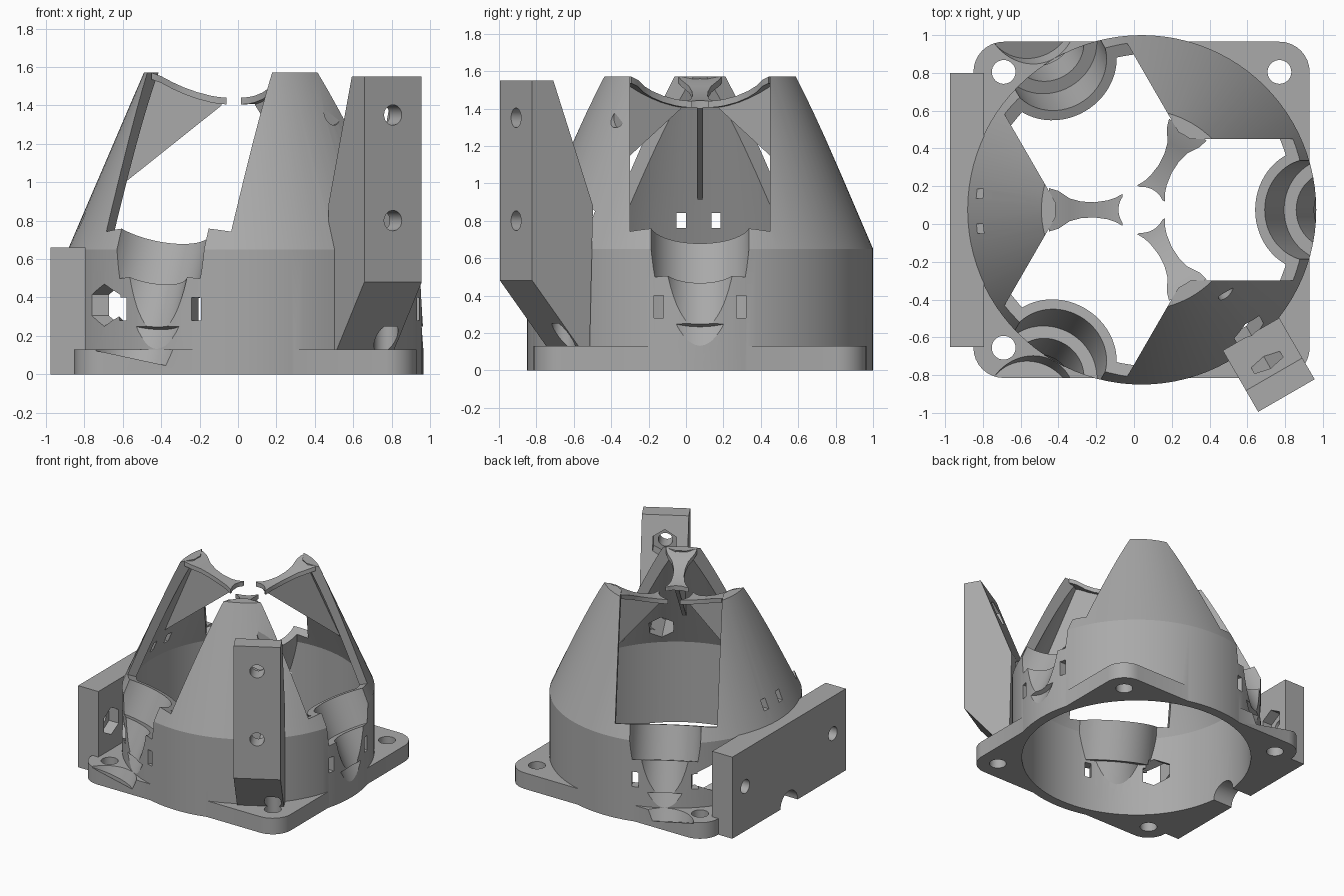
import bpy, bmesh, math
from mathutils import Matrix, Vector

old = bpy.data.objects.get("Cube")
if old:
    bpy.data.objects.remove(old, do_unlink=True)

CENTRE = Matrix.Translation((0.04, 0.075, 0))
TILT = math.atan2(0.395, 0.92)          # slope of the cone wall
OPENINGS = (0, 120, 240)
FINS = (60, 180, 300)

grey = bpy.data.materials.new("plain_grey")
grey.use_nodes = True
COLOUR = (0.4, 0.4, 0.4, 1)
grey.diffuse_color = COLOUR
grey.node_tree.nodes["Principled BSDF"].inputs["Base Color"].default_value = COLOUR


def turn(deg):
    return Matrix.Rotation(math.radians(deg), 4, 'Z')


def finish(name, bm, matrix=None):
    bmesh.ops.recalc_face_normals(bm, faces=bm.faces)
    bm.transform(CENTRE @ (matrix or Matrix()))
    mesh = bpy.data.meshes.new(name)
    bm.to_mesh(mesh)
    bm.free()
    mesh.materials.append(grey)
    ob = bpy.data.objects.new(name, mesh)
    bpy.context.collection.objects.link(ob)
    return ob


def box(name, low, high, matrix=None):
    bm = bmesh.new()
    bmesh.ops.create_cube(bm, size=1)
    low, high = Vector(low), Vector(high)
    for v in bm.verts:
        v.co = Vector([v.co[i] * (high[i] - low[i]) + (high[i] + low[i]) / 2 for i in range(3)])
    return finish(name, bm, matrix)


def lathe(name, profile, matrix=None, sides=96):
    """Closed solid of revolution from (radius, height) pairs."""
    bm = bmesh.new()
    rings = []
    for r, z in profile:
        rings.append([bm.verts.new((r * math.cos(2 * math.pi * i / sides),
                                    r * math.sin(2 * math.pi * i / sides), z)) for i in range(sides)])
    for a, b in zip(rings, rings[1:]):
        for i in range(sides):
            j = (i + 1) % sides
            bm.faces.new((a[i], a[j], b[j], b[i]))
    bm.faces.new(rings[0])
    bm.faces.new(rings[-1])
    return finish(name, bm, matrix)


def rod_x(name, radius, x0, x1, y, z, matrix=None, sides=32):
    """Rod along the local x axis, for bolt holes and nut traps."""
    lie = Matrix.Translation((0, y, z)) @ Matrix.Rotation(math.pi / 2, 4, 'Y')
    return lathe(name, [(radius, x0), (radius, x1)], (matrix or Matrix()) @ lie, sides)


def plate_xz(name, outline, y0, y1, matrix=None):
    """Outline in (x, z), extruded from y0 to y1."""
    bm = bmesh.new()
    face = bm.faces.new([bm.verts.new((x, y0, z)) for x, z in outline])
    out = bmesh.ops.extrude_face_region(bm, geom=[face])
    moved = [g for g in out["geom"] if isinstance(g, bmesh.types.BMVert)]
    bmesh.ops.translate(bm, verts=moved, vec=(0, y1 - y0, 0))
    return finish(name, bm, matrix)


def combine(target, tool, operation):
    mod = target.modifiers.new("combine", 'BOOLEAN')
    mod.operation = operation
    mod.solver = 'EXACT'
    mod.object = tool
    bpy.context.view_layer.objects.active = target
    bpy.ops.object.modifier_apply(modifier=mod.name)
    bpy.data.objects.remove(tool, do_unlink=True)


def cut(target, tool):
    combine(target, tool, 'DIFFERENCE')


# Solid dome
dome = lathe("dome_body", [(0.925, 0), (0.925, 0.65), (0.53, 1.57)])

# Rounded square base plate
bm = bmesh.new()
bmesh.ops.create_cube(bm, size=1)
bmesh.ops.transform(bm, matrix=Matrix.Translation((0, 0, 0.065)) @ Matrix.Diagonal((1.78, 1.78, 0.13, 1)),
                    verts=bm.verts)
upright = [e for e in bm.edges if abs(e.verts[0].co.z - e.verts[1].co.z) > 0.1]
bmesh.ops.bevel(bm, geom=upright, offset=0.16, segments=8, profile=0.5, affect='EDGES')
combine(dome, finish("base_plate", bm), 'UNION')

# Side mounting block
combine(dome, box("side_block", (-1.015, -0.725, 0), (-0.835, 0.725, 0.66)), 'UNION')

# Tall bracket on one fin
BRACKET = turn(-60)
combine(dome, plate_xz("tall_bracket", [(1.235, 0.48), (1.235, 1.55), (1.105, 1.55), (0.86, 0.88),
                                        (0.88, 0.13), (0.95, 0.13)], 0, 0.345, BRACKET), 'UNION')

# Hollow interior, leaving the cup housings standing
void = lathe("interior_void", [(0.85, -0.1), (0.85, 0.65), (0.408, 1.68)])


def cup_frame(deg):
    return turn(deg) @ Matrix.Translation((0.9, 0, 0.785)) @ Matrix.Rotation(-TILT, 4, 'Y')


for deg in OPENINGS:
    cut(void, lathe("cup_housing", [(0.255, -0.85), (0.255, -0.3), (0.325, -0.3), (0.325, 0)],
                    cup_frame(deg), 64))
cut(dome, void)

# Windows, stepped cups and tie slots
for deg in OPENINGS:
    frame = cup_frame(deg)
    cut(dome, box("window", (-0.5, -0.375, 0), (0.4, 0.375, 1.4), frame))
    cut(dome, lathe("cup_bore", [(0.235, -0.71), (0.235, -0.5), (0.2, -0.5), (0.2, -0.26),
                                 (0.27, -0.26), (0.27, 0.1)], frame, 64))
    for y in (-0.22, 0.22):
        cut(dome, box("tie_slot", (0.68, y - 0.025, 0.28), (1.0, y + 0.025, 0.4), turn(deg)))

# Small slots in the fin above the side block
for y in (-0.1, 0.085):
    cut(dome, box("fin_slot", (-1.0, y - 0.025, 0.76), (-0.7, y + 0.025, 0.84)))

# Corner holes
for x in (-0.73, 0.73):
    for y in (-0.73, 0.73):
        cut(dome, lathe("corner_hole", [(0.063, -0.1), (0.063, 0.25)],
                        Matrix.Translation((x, y, 0)), 32))

# Block bolt holes, nut traps and cable arch
for y in (-0.56, 0.56):
    cut(dome, rod_x("block_hole", 0.055, -1.1, -0.6, y, 0.36))
    cut(dome, rod_x("block_nut", 0.11, -0.92, -0.6, y, 0.36, sides=6))
cut(dome, rod_x("cable_arch", 0.11, -1.1, -0.7, 0, 0))

# Bracket bolt holes and nut traps
for z in (0.8, 1.35):
    cut(dome, rod_x("bracket_hole", 0.053, 0.6, 1.4, 0.172, z, BRACKET))
    cut(dome, rod_x("bracket_nut", 0.1, 0.65, 1.11, 0.172, z, BRACKET, 6))

# Curved top arms and their thin webs
ARM = [(0.49, 0.115, 1.57), (0.44, 0.1, 1.552), (0.38, 0.06, 1.52), (0.32, 0.044, 1.493),
       (0.25, 0.04, 1.468), (0.18, 0.05, 1.45), (0.14, 0.063, 1.443), (0.1, 0.085, 1.44)]
parts = [dome]
for n, deg in enumerate(FINS):
    bm = bmesh.new()
    rows = [[bm.verts.new(p) for p in ((r, -w, z), (r, w, z), (r, w, z - 0.035), (r, -w, z - 0.035))]
            for r, w, z in ARM]
    for a, b in zip(rows, rows[1:]):
        for i in range(4):
            j = (i + 1) % 4
            bm.faces.new((a[i], a[j], b[j], b[i]))
    bm.faces.new(rows[0])
    bm.faces.new(rows[-1])
    arm = finish(f"top_arm_{n + 1}", bm, turn(deg))
    cut(arm, lathe("centre_hole", [(0.122, 1.2), (0.122, 1.7)], sides=48))
    parts.append(arm)
    parts.append(plate_xz(f"arm_web_{n + 1}", [(0.125, 1.4), (0.125, 1.42), (0.25, 1.45), (0.48, 1.54),
                                               (0.79, 0.87)], -0.015, 0.015, turn(deg)))

# Smooth curved walls, sharp edges kept
for ob in parts:
    bpy.ops.object.select_all(action='DESELECT')
    ob.select_set(True)
    bpy.context.view_layer.objects.active = ob
    bpy.ops.object.shade_smooth_by_angle(angle=math.radians(20))
